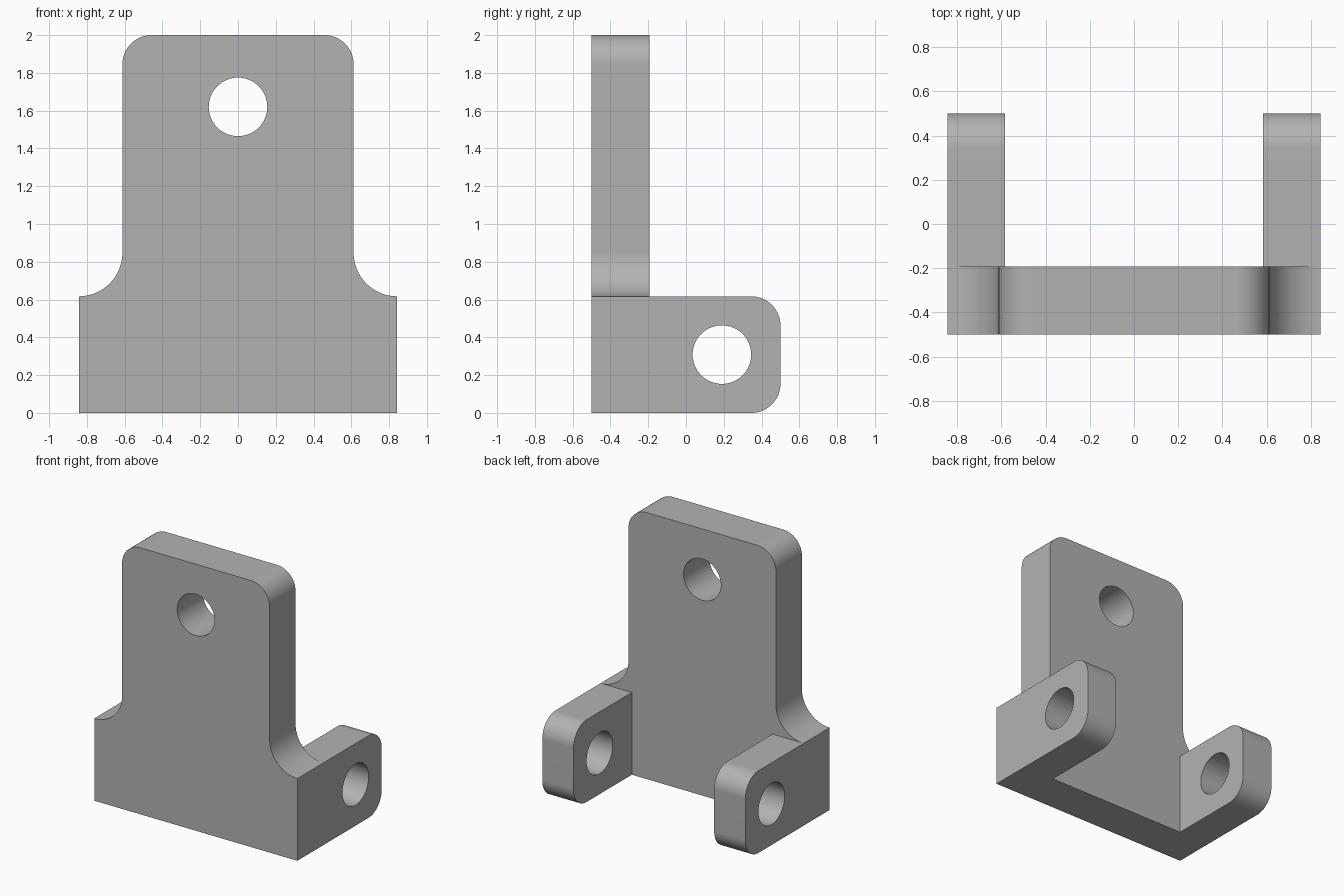
import bpy, bmesh
from math import sin, cos, pi, radians
from mathutils import Vector

if "Cube" in bpy.data.objects:
    bpy.data.objects.remove(bpy.data.objects["Cube"], do_unlink=True)

HALF_W, NECK, HEIGHT = 0.843, 0.612, 2.0
FRONT, PLATE_BACK, BACK = -0.5, -0.192, 0.5
BASE_H, ARM_IN = 0.617, 0.584
ROUND, HOLE_R = 0.154, 0.155
FILLET = HALF_W - NECK

grey = bpy.data.materials.new("plain grey")
grey.use_nodes = True
grey.diffuse_color = (0.45, 0.45, 0.45, 1)
grey.node_tree.nodes["Principled BSDF"].inputs["Base Color"].default_value = grey.diffuse_color


def arc(cu, cv, r, start, end, n=16):
    """Points along an arc, angles in degrees."""
    angles = [radians(start + (end - start) * i / n) for i in range(n + 1)]
    return [(cu + r * cos(a), cv + r * sin(a)) for a in angles]


def slab(name, outline, hole, place, depth):
    """Fill an outline around a round hole and extrude it."""
    bm = bmesh.new()
    for loop in (outline, arc(*hole, HOLE_R, 0, 360, 64)[:-1]):
        verts = [bm.verts.new(place(u, v)) for u, v in loop]
        for a, b in zip(verts, verts[1:] + verts[:1]):
            bm.edges.new((a, b))
    bmesh.ops.triangle_fill(bm, edges=bm.edges[:], use_beauty=True, use_dissolve=False)
    out = bmesh.ops.extrude_face_region(bm, geom=bm.faces[:])
    moved = [g for g in out["geom"] if isinstance(g, bmesh.types.BMVert)]
    bmesh.ops.translate(bm, verts=moved, vec=Vector(depth))
    bmesh.ops.recalc_face_normals(bm, faces=bm.faces[:])
    mesh = bpy.data.meshes.new(name)
    bm.to_mesh(mesh)
    bm.free()
    mesh.materials.append(grey)
    obj = bpy.data.objects.new(name, mesh)
    bpy.context.collection.objects.link(obj)
    return obj


# Upright plate: wide foot, concave shoulders, rounded top
half = [(HALF_W, 0)]
half += arc(HALF_W, BASE_H + FILLET, FILLET, 270, 180)
half += arc(NECK - ROUND, HEIGHT - ROUND, ROUND, 0, 90)
outline = half + [(-u, v) for u, v in reversed(half)]
bracket = slab("bracket", outline, (0, 1.62),
               lambda u, v: (u, FRONT, v), (0, PLATE_BACK - FRONT, 0))

# Side lugs with rounded ends, rooted inside the plate
root = PLATE_BACK - 0.1
lug_outline = [(root, 0)]
lug_outline += arc(BACK - ROUND, ROUND, ROUND, -90, 0)
lug_outline += arc(BACK - ROUND, BASE_H - ROUND, ROUND, 0, 90)
lug_outline += [(root, BASE_H)]
lugs = []
for side, x in (("left", ARM_IN), ("right", -HALF_W)):
    lugs.append(slab(side + "_lug", lug_outline, (0.19, BASE_H / 2),
                     lambda u, v: (x, u, v), (HALF_W - ARM_IN, 0, 0)))

# Merge the lugs into the plate as one solid
for lug in lugs:
    mod = bracket.modifiers.new("join " + lug.name, "BOOLEAN")
    mod.operation = "UNION"
    mod.solver = "EXACT"
    mod.object = lug
bpy.context.view_layer.update()
solid = bpy.data.meshes.new_from_object(
    bracket.evaluated_get(bpy.context.evaluated_depsgraph_get()))
bracket.modifiers.clear()
bracket.data = solid
for lug in lugs:
    bpy.data.objects.remove(lug, do_unlink=True)

# Smooth rounds, crisp edges, flat-looking large faces
bpy.ops.object.select_all(action="DESELECT")
bracket.select_set(True)
bpy.context.view_layer.objects.active = bracket
bpy.ops.object.shade_smooth_by_angle(angle=radians(30))
weighted = bracket.modifiers.new("even normals", "WEIGHTED_NORMAL")
weighted.keep_sharp = True
